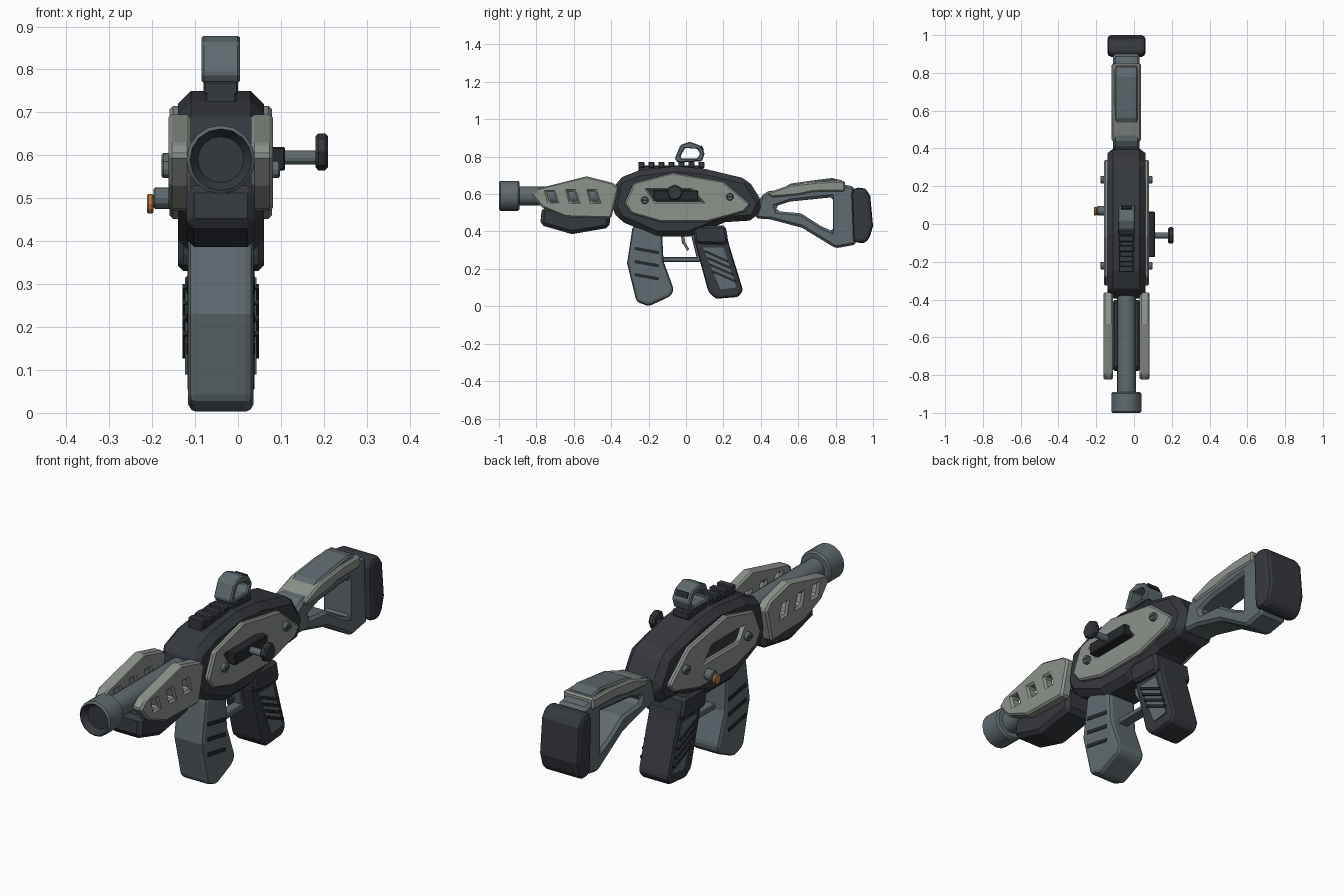
import bpy, bmesh
from mathutils import Matrix, Vector

cube = bpy.data.objects.get("Cube")
if cube:
    bpy.data.objects.remove(cube, do_unlink=True)

MID = -0.04  # centre plane of the body


def material(name, rgb):
    m = bpy.data.materials.new(name)
    m.use_nodes = True
    m.diffuse_color = (*rgb, 1)
    for n in m.node_tree.nodes:
        if n.type == "BSDF_PRINCIPLED":
            n.inputs["Base Color"].default_value = (*rgb, 1)
    return m


LIGHT = material("light grey", (0.27, 0.29, 0.265))
STEEL = material("blue grey", (0.115, 0.145, 0.16))
DARK = material("dark grey", (0.036, 0.04, 0.049))
BLACK = material("near black", (0.02, 0.022, 0.026))
ORANGE = material("orange", (0.5, 0.2, 0.05))


def finish(name, bm, mats):
    bmesh.ops.recalc_face_normals(bm, faces=bm.faces)
    mesh = bpy.data.meshes.new(name)
    bm.to_mesh(mesh)
    bm.free()
    for m in mats:
        mesh.materials.append(m)
    ob = bpy.data.objects.new(name, mesh)
    bpy.context.collection.objects.link(ob)
    return ob


def bake(ob):
    bpy.context.view_layer.update()
    ev = ob.evaluated_get(bpy.context.evaluated_depsgraph_get())
    mesh = bpy.data.meshes.new_from_object(ev)
    ob.modifiers.clear()
    ob.data = mesh


def slab(name, outline, x0, x1, mat, bevel=0.0, holes=(), segments=1):
    """Side profile in (y, z), extruded from x0 to x1."""
    bm = bmesh.new()
    face = bm.faces.new([bm.verts.new((x0, y, z)) for y, z in outline])
    out = bmesh.ops.extrude_face_region(bm, geom=[face])
    moved = [v for v in out["geom"] if isinstance(v, bmesh.types.BMVert)]
    bmesh.ops.translate(bm, vec=(x1 - x0, 0, 0), verts=moved)
    if len(bm.faces) == len(outline) + 1:
        bm.faces.new([v for v in bm.verts if v not in moved])
    ob = finish(name, bm, [mat])
    lo, hi = min(x0, x1) - 0.1, max(x0, x1) + 0.1
    for hole in holes:
        cutter = slab("cutter", hole, lo, hi, mat)
        cutter.hide_render = True
        mod = ob.modifiers.new("cut", "BOOLEAN")
        mod.operation, mod.solver, mod.object = "DIFFERENCE", "EXACT", cutter
        bake(ob)
        bpy.data.objects.remove(cutter, do_unlink=True)
    if bevel:
        mod = ob.modifiers.new("bevel", "BEVEL")
        mod.width, mod.segments = bevel, segments
        mod.limit_method, mod.angle_limit = "ANGLE", 0.5
        bake(ob)
    return ob


def centred(name, outline, half, mat, bevel=0.0, holes=(), segments=1):
    return slab(name, outline, MID - half, MID + half, mat, bevel, holes, segments)


def bar(name, a, b, thick, x0, x1, mat, bevel=0.0):
    """Straight strip in the side plane."""
    a, b = Vector(a), Vector(b)
    d = (b - a).normalized() * thick / 2
    n = Vector((-d.y, d.x))
    return slab(name, [a - n, b - n, b + n, a + n], x0, x1, mat, bevel)


def rect(y0, y1, z0, z1):
    return [(y0, z0), (y1, z0), (y1, z1), (y0, z1)]


def cyl(name, centre, radius, length, axis, mat, sides=16, bevel=0.0):
    bm = bmesh.new()
    turn = Matrix.Rotation(1.5708, 4, "Y" if axis == "X" else "X")
    bmesh.ops.create_cone(bm, cap_ends=True, segments=sides, radius1=radius,
                          radius2=radius, depth=length,
                          matrix=Matrix.Translation(centre) @ turn)
    if bevel:
        rims = [e for e in bm.edges if any(len(f.verts) > 4 for f in e.link_faces)]
        bmesh.ops.bevel(bm, geom=rims, offset=bevel, segments=1, affect="EDGES")
    ob = finish(name, bm, [mat])
    bpy.ops.object.select_all(action="DESELECT")
    ob.select_set(True)
    bpy.context.view_layer.objects.active = ob
    bpy.ops.object.shade_smooth_by_angle(angle=0.45)
    return ob


# Barrel and muzzle with a recessed dark bore
cyl("barrel", (MID, -0.65, 0.59), 0.05, 0.55, "Y", STEEL)
muzzle = cyl("muzzle", (MID, -0.945, 0.59), 0.08, 0.11, "Y", STEEL, bevel=0.008)
muzzle.data.materials.append(DARK)
bm = bmesh.new()
bm.from_mesh(muzzle.data)
front = min(bm.faces, key=lambda f: f.calc_center_median().y)
front.material_index = 1
bmesh.ops.inset_region(bm, faces=[front], thickness=0.018)
for v in front.verts:
    v.co.y += 0.03
bm.to_mesh(muzzle.data)
bm.free()

# Receiver
centred("receiver", [(-.40, .53), (-.37, .68), (-.25, .727), (-.05, .75), (.1, .735),
                     (.33, .68), (.41, .555), (.37, .46), (.21, .45), (.02, .373),
                     (-.16, .373), (-.36, .46)], 0.1, DARK, 0.03)

# Lower handguard
centred("lower_handguard", [(-.77, .53), (-.40, .53), (-.41, .42), (-.61, .386),
                            (-.78, .435)], 0.08, DARK, 0.018)

# Parts found on both sides
slot = [(-.205, .622), (.03, .622), (.085, .56), (-.165, .56)]
vents = [[(y, .615), (y + .035, .615), (y + .055, .558), (y + .015, .558)]
         for y in (-.745, -.632, -.52)]
for s, side in ((1, "left"), (-1, "right")):
    def X(d):
        return MID + s * d

    slab(side + "_handguard_panel",
         [(-.83, .60), (-.80, .628), (-.53, .695), (-.39, .66), (-.36, .63),
          (-.40, .47), (-.64, .476), (-.77, .53)], X(.07), X(.122), LIGHT, 0.012, vents)
    slab(side + "_receiver_panel",
         [(-.33, .55), (-.28, .66), (-.07, .715), (.2, .668), (.345, .545), (.31, .505),
          (.12, .452), (-.14, .452), (-.29, .495)], X(.09), X(.119), LIGHT, 0.008, [slot])
    for y, z in ((-.22, .567), (.235, .585)):
        cyl(side + "_screw", (X(.125), y, z), 0.02, 0.026, "X", STEEL, 12, 0.004)
        bar(side + "_screw_slot", (y - .016, z), (y + .016, z), 0.007,
            X(.136), X(.1385), BLACK)
    for i in range(3):
        z = .31 - .07 * i
        bar(side + "_foregrip_groove", (-.275, z), (-.145, z - .024), 0.017,
            X(.075), X(.0795), BLACK)
    slab(side + "_grip_panel", [(.09, .315), (.2, .315), (.27, .10), (.185, .09)],
         X(.075), X(.083), STEEL)
    for i in range(4):
        y, z = .10 + .014 * i, .295 - .036 * i
        bar(side + "_grip_rib", (y, z), (y + .125, z - .055), 0.012,
            X(.078), X(.089), BLACK)

# Charging handle
bar("bolt_plate", (-.175, .592), (.065, .592), 0.055, .062, .11, BLACK, 0.004)
cyl("bolt_shaft", (.145, -.06, .595), 0.016, 0.09, "X", STEEL, 12)
cyl("bolt_knob", (.195, -.06, .608), 0.043, 0.03, "X", DARK, 8, 0.007)

# Selector on the other side
cyl("selector_pin", (-.172, .07, .50), 0.025, 0.05, "X", STEEL, 12, 0.004)
cyl("selector_button", (-.2045, .068, .487), 0.023, 0.015, "X", ORANGE, 12, 0.003)

# Top rail
centred("rail_base", rect(-.255, .09, .715, .752), 0.036, DARK, 0.004)
for i in range(7):
    y = -.255 + .0535 * i
    centred("rail_tooth", rect(y, y + .033, .74, .772), 0.04, DARK, 0.004)

# Sight frame
centred("sight", [(-.06, .79), (-.03, .862), (.02, .88), (.075, .86), (.1, .82),
                  (.085, .775), (-.045, .768)], 0.045, STEEL, 0.007,
        [[(-.03, .80), (-.005, .847), (.06, .842), (.076, .815), (.06, .79), (-.025, .79)]])
bar("sight_slit", (.08, .859), (.094, .834), 0.006, MID - .03, MID + .03, BLACK)

# Foregrip
centred("foregrip", [(-.285, .43), (-.13, .43), (-.12, .24), (-.065, .09), (-.08, .055),
                     (-.2, 0), (-.265, .025), (-.315, .23)], 0.076, STEEL, 0.018,
        segments=2)

# Trigger and guard
bar("guard_bottom", (-.14, .25), (.075, .25), 0.025, MID - .025, MID + .025, STEEL, 0.004)
bar("guard_rear", (.035, .39), (.07, .25), 0.02, MID - .025, MID + .025, STEEL, 0.004)
bar("trigger_top", (-.02, .39), (-.012, .335), 0.018, MID - .014, MID + .014, STEEL)
bar("trigger_tip", (-.014, .345), (.012, .30), 0.014, MID - .014, MID + .014, STEEL)

# Rear grip
centred("rear_grip", [(.05, .42), (.21, .42), (.23, .33), (.305, .085), (.28, .05),
                      (.16, .04), (.12, .075), (.045, .35)], 0.078, DARK, 0.016, segments=2)
centred("grip_collar", [(.04, .41), (.06, .432), (.21, .432), (.225, .36), (.215, .33),
                        (.06, .335), (.045, .355)], 0.1, DARK, 0.02)

# Stock frame, cheek rest and butt pad
centred("stock", [(.37, .47), (.40, .59), (.44, .615), (.80, .66), (.90, .64), (.91, .33),
                  (.80, .31), (.62, .42), (.45, .465)], 0.07, STEEL, 0.013,
        [[(.48, .535), (.555, .56), (.785, .583), (.785, .40), (.72, .43), (.615, .497),
          (.49, .508)]])
centred("cheek_rest", [(.43, .605), (.56, .65), (.72, .668), (.85, .67), (.85, .615),
                       (.68, .612), (.60, .595), (.46, .582)], 0.078, LIGHT, 0.008)
centred("cheek_pad", [(.50, .62), (.56, .656), (.70, .676), (.78, .686), (.84, .672),
                      (.84, .62)], 0.062, STEEL, 0.008)
centred("butt_pad", [(.885, .60), (.90, .635), (.96, .632), (.985, .59), (1.0, .43),
                     (.98, .36), (.95, .335), (.895, .345)], 0.1, DARK, 0.022, segments=2)
